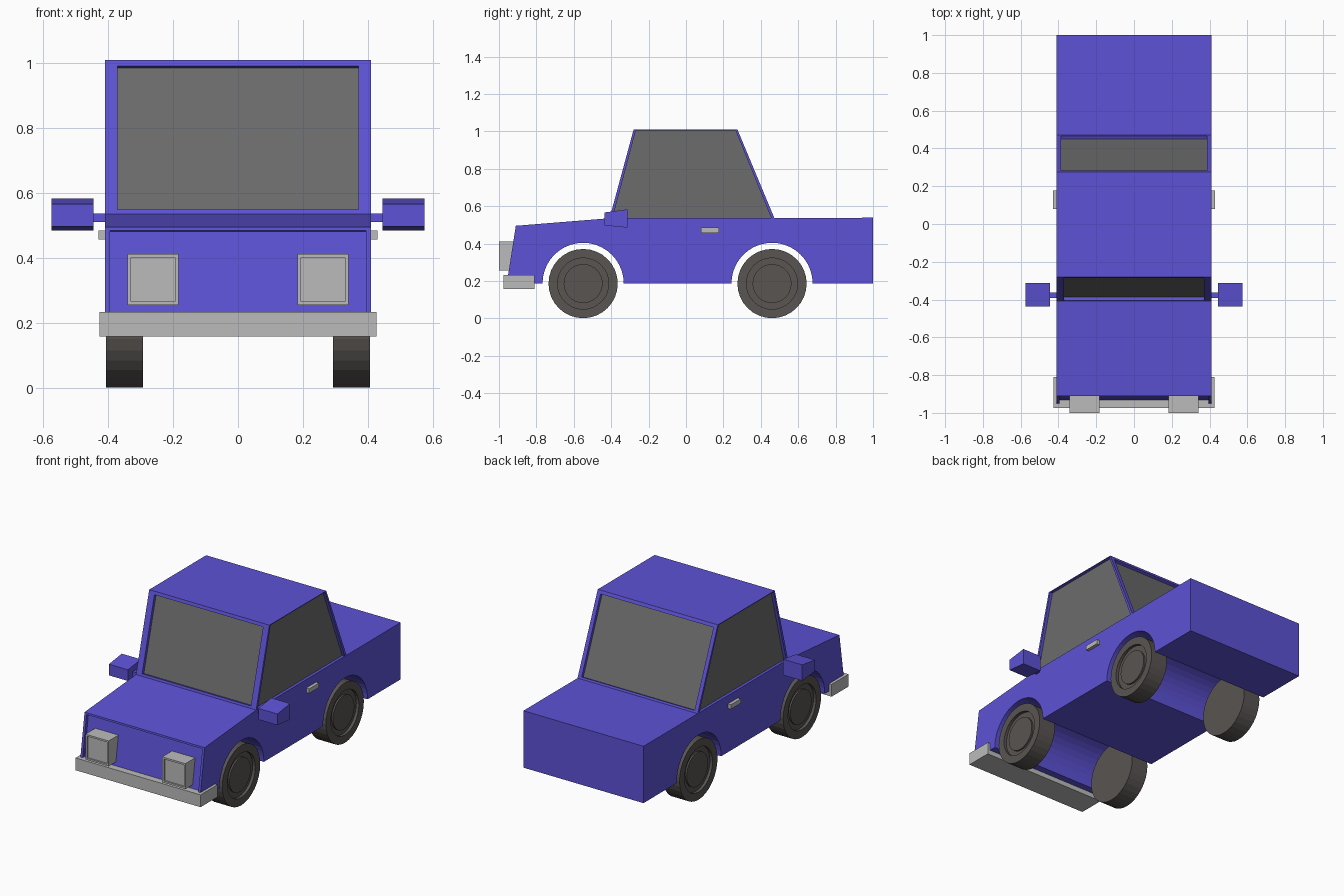
import bpy, bmesh, math
from mathutils import Vector, Matrix

if "Cube" in bpy.data.objects:
    bpy.data.objects.remove(bpy.data.objects["Cube"])


def material(name, rgb):
    m = bpy.data.materials.new(name)
    m.diffuse_color = (*rgb, 1)
    m.use_nodes = True
    m.node_tree.nodes["Principled BSDF"].inputs["Base Color"].default_value = m.diffuse_color
    return m


BLUE = material("blue_paint", (0.11, 0.085, 0.67))
GLASS = material("dark_glass", (0.15, 0.15, 0.15))
RUBBER = material("rubber", (0.10, 0.09, 0.085))
GREY = material("light_grey", (0.5, 0.5, 0.5))


def finish(bm, name, *mats):
    bmesh.ops.recalc_face_normals(bm, faces=bm.faces)
    me = bpy.data.meshes.new(name)
    bm.to_mesh(me)
    bm.free()
    for m in mats:
        me.materials.append(m)
    ob = bpy.data.objects.new(name, me)
    bpy.context.collection.objects.link(ob)
    return ob


def prism(profile, x0, x1):
    """Side profile (y, z) extruded across x."""
    bm = bmesh.new()
    f = bm.faces.new([bm.verts.new((x0, y, z)) for y, z in profile])
    r = bmesh.ops.extrude_face_region(bm, geom=[f])
    bmesh.ops.translate(bm, vec=(x1 - x0, 0, 0),
                        verts=[v for v in r["geom"] if isinstance(v, bmesh.types.BMVert)])
    bmesh.ops.recalc_face_normals(bm, faces=bm.faces)
    bm.normal_update()
    return bm


def facing(bm, direction):
    return max(bm.faces, key=lambda f: f.normal.dot(Vector(direction)))


def recess(bm, face, scale, depth, pivot=None, mat=0):
    """Frame the face by scaling an inner copy, then push that copy inward."""
    n = face.normal.copy()
    c = Vector(pivot) if pivot else face.calc_center_median()
    cos = [v.co.copy() for v in face.verts]
    cos = [c + Vector(a * b for a, b in zip(p - c, scale)) for p in cos]
    for d in (0, depth):
        bmesh.ops.inset_individual(bm, faces=[face], thickness=0.001)
        for v, p in zip(face.verts, cos):
            v.co = p - n * d
    face.material_index = mat
    bm.normal_update()


def box(x0, x1, y0, y1, z0, z1):
    return prism([(y0, z0), (y1, z0), (y1, z1), (y0, z1)], x0, x1)


# Lower body with arches running right across
AXLES = (-0.55, 0.46)


def arch(y, r=0.217, n=20):
    return [(y - r * math.cos(math.pi * i / n), 0.187 + r * math.sin(math.pi * i / n))
            for i in range(n + 1)]


outline = [(-0.958, 0.187), *arch(AXLES[0]), *arch(AXLES[1]), (1.0, 0.187),
           (1.0, 0.538), (-0.40, 0.536), (-0.91, 0.495)]
bm = prism(outline, -0.41, 0.41)
front = min((f for f in bm.faces), key=lambda f: f.calc_center_median().y)
recess(bm, front, (0.963, 0.965, 0.965), 0.018, pivot=(0, -0.958, 0.187))
finish(bm, "body", BLUE)

# Cabin with sunken windows on all four sides
bm = prism([(-0.41, 0.53), (0.475, 0.53), (0.275, 1.01), (-0.28, 1.01)], -0.41, 0.41)
panes = [((0, -1, 0.1), (0.905, 0.92, 0.92)), ((0, 1, 0.1), (0.94, 0.92, 0.92)),
         ((1, 0, 0), (1, 0.96, 0.98)), ((-1, 0, 0), (1, 0.96, 0.98))]
for face, scale in [(facing(bm, d), s) for d, s in panes]:
    recess(bm, face, scale, 0.018, mat=1)
finish(bm, "cabin", BLUE, GLASS)

# Front bumper
finish(box(-0.427, 0.427, -0.975, -0.81, 0.157, 0.233), "bumper", GREY)

for s, side in ((1, "left"), (-1, "right")):
    def span(a, b):
        return sorted((s * a, s * b))

    # Headlights
    bm = box(*span(0.183, 0.341), -1.0, -0.90, 0.255, 0.412)
    recess(bm, facing(bm, (0, -1, 0)), (0.86, 1, 0.86), 0.01)
    finish(bm, side + "_headlight", GREY)

    # Wing mirrors on short stems
    bm = prism([(-0.437, 0.497), (-0.312, 0.485), (-0.312, 0.583), (-0.437, 0.566)],
               *span(0.445, 0.575))
    finish(bm, side + "_mirror", BLUE)
    finish(box(*span(0.40, 0.45), -0.392, -0.362, 0.51, 0.537), side + "_mirror_stem", BLUE)

    # Door handles
    bm = box(*span(0.40, 0.43), 0.08, 0.177, 0.457, 0.485)
    finish(bm, side + "_door_handle", GREY)

    # Wheels with stepped hubs on the outer face
    for y, end in zip(AXLES, ("front", "rear")):
        bm = bmesh.new()
        bmesh.ops.create_cone(
            bm, cap_ends=True, segments=32, radius1=0.185, radius2=0.185, depth=0.115,
            matrix=Matrix.Translation((s * 0.35, y, 0.186)) @ Matrix.Rotation(math.pi / 2, 4, 'Y'))
        bm.normal_update()
        hub = facing(bm, (s, 0, 0))
        recess(bm, hub, (1, 0.74, 0.74), 0.018)
        recess(bm, hub, (1, 0.76, 0.76), -0.01)
        finish(bm, f"{side}_{end}_wheel", RUBBER)
